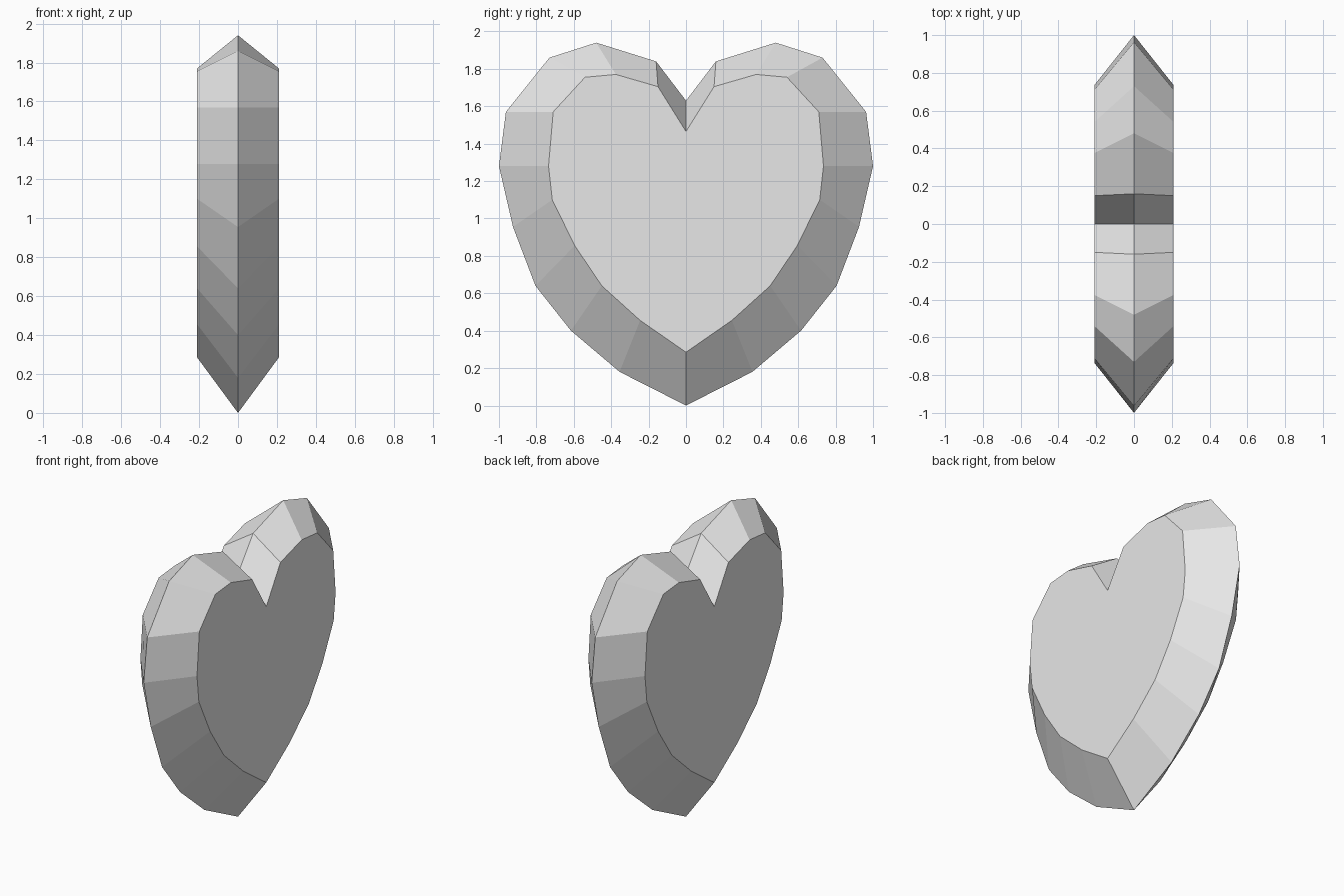
import bpy, bmesh

cube = bpy.data.objects.get("Cube")
if cube:
    bpy.data.objects.remove(cube, do_unlink=True)

HALF_THICKNESS = 0.21

# Half outlines (y, z), from the top notch round to the bottom tip
RIM = [(0, 1.63), (0.16, 1.84), (0.48, 1.94), (0.73, 1.86), (0.963, 1.57), (1, 1.28),
       (0.925, 0.955), (0.805, 0.64), (0.615, 0.40), (0.355, 0.18), (0, 0)]
FACE = [(0, 1.465), (0.15, 1.705), (0.375, 1.77), (0.54, 1.755), (0.71, 1.57), (0.735, 1.28),
        (0.715, 1.10), (0.595, 0.855), (0.45, 0.64), (0.245, 0.455), (0, 0.285)]


def make_material(name, colour):
    mat = bpy.data.materials.new(name)
    mat.use_nodes = True
    mat.diffuse_color = colour
    mat.node_tree.nodes["Principled BSDF"].inputs["Base Color"].default_value = colour
    return mat


def heart_loop(bm, half, x):
    """Closed heart outline at depth x, mirrored across y = 0."""
    outline = half + [(-y, z) for y, z in reversed(half[1:-1])]
    return [bm.verts.new((x, y, z)) for y, z in outline]


# Faceted heart: sharp middle rim, bevelled to a flat face on each side
bm = bmesh.new()
rim = heart_loop(bm, RIM, 0)
for side in (-1, 1):
    face = heart_loop(bm, FACE, side * HALF_THICKNESS)
    bm.faces.new(face)
    for i in range(len(rim)):
        j = (i + 1) % len(rim)
        bm.faces.new((rim[i], rim[j], face[j], face[i]))
bmesh.ops.recalc_face_normals(bm, faces=bm.faces)

mesh = bpy.data.meshes.new("heart_gem")
bm.to_mesh(mesh)
bm.free()
mesh.materials.append(make_material("light grey", (0.8, 0.8, 0.8, 1)))
heart = bpy.data.objects.new("heart_gem", mesh)
bpy.context.collection.objects.link(heart)
